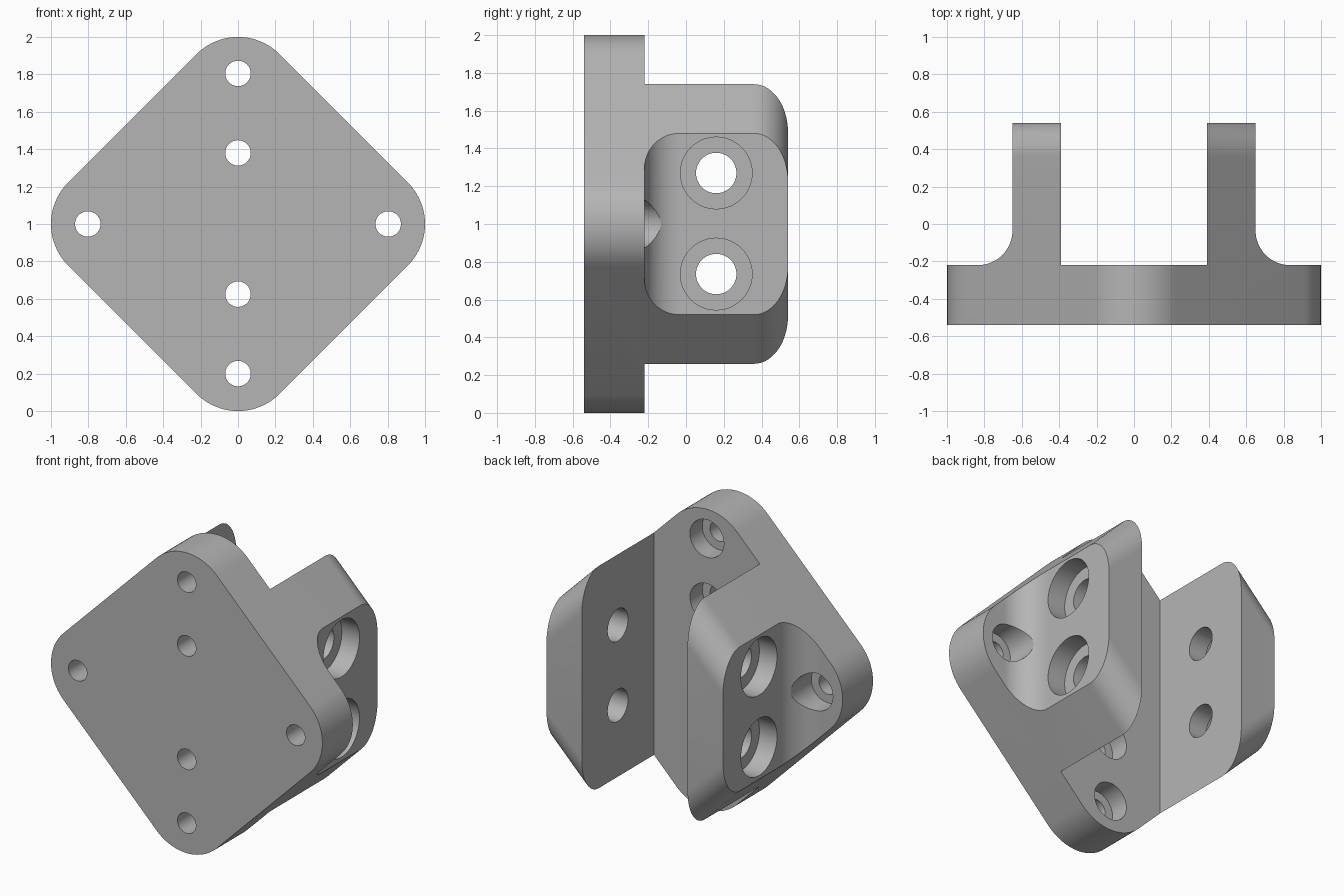
import bpy, bmesh, math
from mathutils import Vector, Matrix

cube = bpy.data.objects.get("Cube")
if cube:
    bpy.data.objects.remove(cube, do_unlink=True)

# Main dimensions
BACK, FRONT, FLOOR = 0.54, -0.54, -0.22
INNER, OUTER, FILLET = 0.39, 0.65, 0.185
REACH, CORNER = 1.13, 0.314
ROUND = 0.18

grey = bpy.data.materials.new("plain grey")
grey.use_nodes = True
colour = (0.46, 0.46, 0.46, 1)
grey.diffuse_color = colour
grey.node_tree.nodes["Principled BSDF"].inputs["Base Color"].default_value = colour


def prism(name, outline, offset):
    """Extrude a closed 3D outline along an offset."""
    bm = bmesh.new()
    face = bm.faces.new([bm.verts.new(p) for p in outline])
    moved = bmesh.ops.extrude_face_region(bm, geom=[face])["geom"]
    bmesh.ops.translate(bm, vec=offset, verts=[v for v in moved if isinstance(v, bmesh.types.BMVert)])
    bmesh.ops.recalc_face_normals(bm, faces=bm.faces)
    mesh = bpy.data.meshes.new(name)
    bm.to_mesh(mesh)
    bm.free()
    obj = bpy.data.objects.new(name, mesh)
    bpy.context.collection.objects.link(obj)
    return obj


def arc(cx, cy, radius, start, end, steps):
    for i in range(steps + 1):
        a = math.radians(start + (end - start) * i / steps)
        yield cx + radius * math.cos(a), cy + radius * math.sin(a)


def cylinder(name, radius, start, end):
    start, end = Vector(start), Vector(end)
    turn = (end - start).to_track_quat("Z", "Y")
    ring = [start + turn @ Vector((x, y, 0)) for x, y in arc(0, 0, radius, 0, 360, 48)][:-1]
    return prism(name, ring, end - start)


def cut(target, cutter):
    cutter.hide_render = True
    mod = target.modifiers.new("cut", "BOOLEAN")
    mod.operation, mod.solver, mod.object = "DIFFERENCE", "EXACT", cutter
    bpy.context.view_layer.objects.active = target
    bpy.ops.object.modifier_apply(modifier=mod.name)
    bpy.data.objects.remove(cutter, do_unlink=True)


# Solid diamond block with rounded corners
centre = REACH - CORNER * math.sqrt(2)
outline = []
for k in range(4):
    a = math.radians(90 * k)
    cx, cz = centre * math.cos(a), centre * math.sin(a)
    outline += [(x, FRONT, 1 + z) for x, z in arc(cx, cz, CORNER, 90 * k - 45, 90 * k + 45, 20)]
bracket = prism("mounting_bracket", outline, (0, BACK - FRONT, 0))

# Rounded rim on the back of the block
bm = bmesh.new()
bm.from_mesh(bracket.data)
rim = [e for e in bm.edges if all(v.co.y > BACK - 0.001 for v in e.verts)]
bmesh.ops.bevel(bm, geom=rim, offset=ROUND, segments=14, profile=0.5, affect="EDGES")
bm.to_mesh(bracket.data)
bm.free()
bracket.data.materials.append(grey)

# Channel between the two walls
channel = [(-INNER, FLOOR, -1), (INNER, FLOOR, -1), (INNER, 1, -1), (-INNER, 1, -1)]
cut(bracket, prism("channel_cutter", channel, (0, 0, 4)))

for side in (-1, 1):
    # Outside of each wall, filleted into the plate
    profile = [(OUTER, 1)]
    profile += list(arc(OUTER + FILLET, FLOOR + FILLET, FILLET, 180, 270, 16))
    profile += [(2, FLOOR), (2, 1)]
    cut(bracket, prism("side_cutter", [(side * x, y, -1) for x, y in profile], (0, 0, 4)))

    # Counterbored wall holes
    for z in (0.735, 1.27):
        cut(bracket, cylinder("wall_hole", 0.107, (side * 0.2, 0.16, z), (side * 0.9, 0.16, z)))
        cut(bracket, cylinder("wall_bore", 0.19, (side * (OUTER - 0.13), 0.16, z), (side * 0.9, 0.16, z)))

# Counterbored plate holes
for x, z in ((0, 0.2), (0, 0.625), (0, 1.38), (0, 1.805), (-0.803, 1), (0.803, 1)):
    cut(bracket, cylinder("plate_hole", 0.068, (x, -0.8, z), (x, 0.3, z)))
    cut(bracket, cylinder("plate_bore", 0.125, (x, FLOOR - 0.13, z), (x, 0.3, z)))

# Smooth curves, crisp edges
bpy.ops.object.select_all(action="DESELECT")
bracket.select_set(True)
bpy.context.view_layer.objects.active = bracket
bpy.ops.object.shade_smooth_by_angle(angle=math.radians(25))
